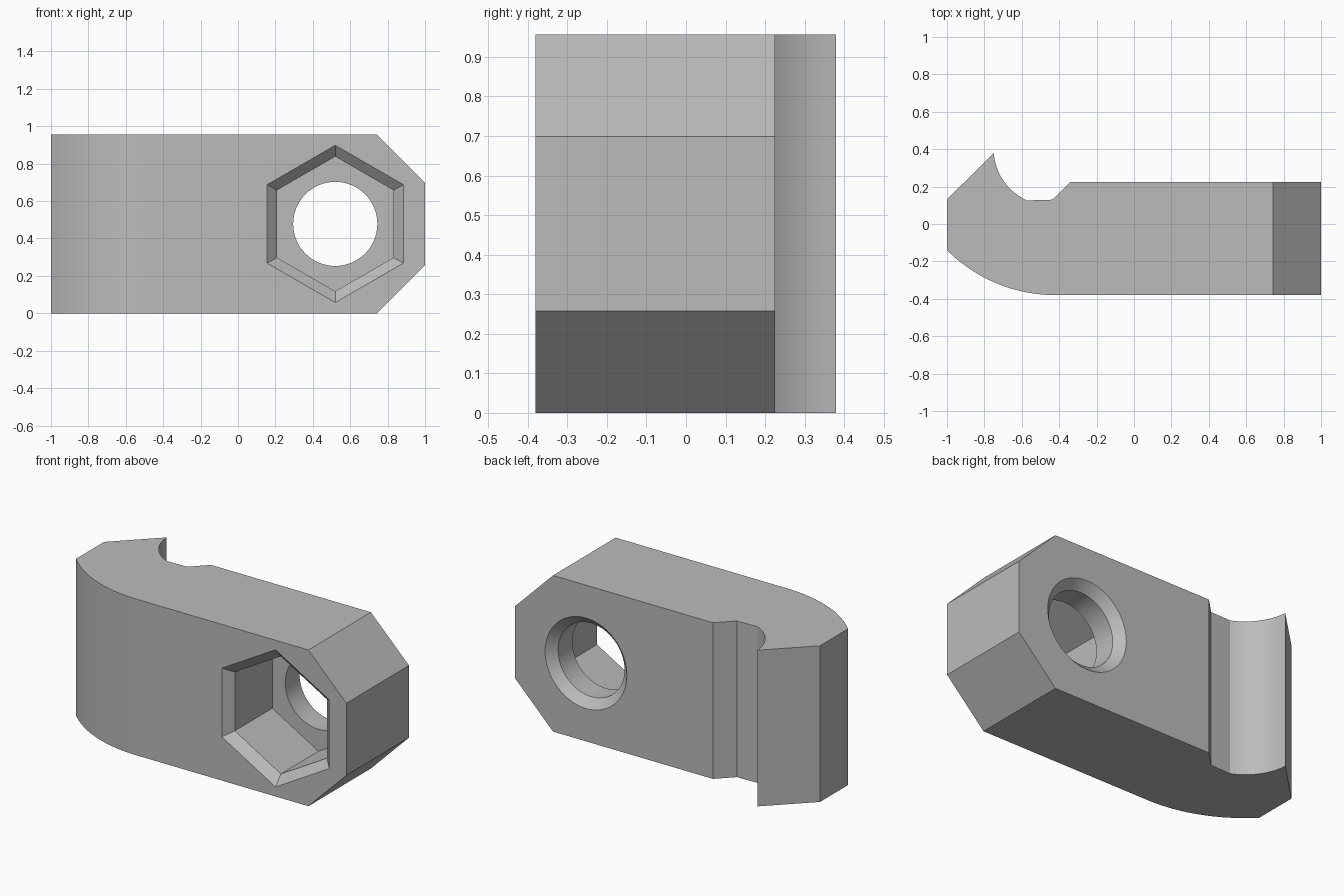
import bpy, bmesh
from math import sin, cos, pi, radians, asin
from mathutils import Vector

if "Cube" in bpy.data.objects:
    bpy.data.objects.remove(bpy.data.objects["Cube"])

HEIGHT = 0.956
HOLE = Vector((0.52, 0, HEIGHT / 2))

grey = bpy.data.materials.new("plain grey")
grey.use_nodes = True
colour = (0.5, 0.5, 0.5, 1)
grey.diffuse_color = colour
grey.node_tree.nodes["Principled BSDF"].inputs["Base Color"].default_value = colour


def make_object(name, bm):
    bmesh.ops.recalc_face_normals(bm, faces=bm.faces)
    mesh = bpy.data.meshes.new(name)
    bm.to_mesh(mesh)
    bm.free()
    mesh.materials.append(grey)
    obj = bpy.data.objects.new(name, mesh)
    bpy.context.collection.objects.link(obj)
    return obj


def arc(cx, cy, r, start, end, steps):
    """Points along a circular arc, angles in radians."""
    angles = [start + (end - start) * i / steps for i in range(steps + 1)]
    return [(cx + r * cos(a), cy + r * sin(a)) for a in angles]


def turned_cutter(name, sides, rings):
    """Closed solid along y around the hole axis, from (y, radius) rings."""
    bm = bmesh.new()
    loops = []
    for y, r in rings:
        angles = [2 * pi * i / sides for i in range(sides)]
        loops.append([bm.verts.new(HOLE + Vector((r * sin(a), y, r * cos(a)))) for a in angles])
    for a, b in zip(loops, loops[1:]):
        for i in range(sides):
            j = (i + 1) % sides
            bm.faces.new((a[i], a[j], b[j], b[i]))
    bm.faces.new(loops[0])
    bm.faces.new(loops[-1])
    obj = make_object(name, bm)
    obj.hide_render = True
    return obj


# Body outline: rounded nose, hooked lip, concave groove, straight shank
nose = arc(-0.42, 0.44, 0.82, -pi / 2 - asin(0.58 / 0.82), -pi / 2, 24)
groove = arc(-0.45, 0.40, 0.30, radians(184), radians(246), 16)
outline = nose + [(1, -0.38), (1, 0.225), (-0.34, 0.225), (-0.435, 0.13)]
outline += groove[::-1] + [(-1, 0.132)]

bm = bmesh.new()
base = bm.faces.new([bm.verts.new((x, y, 0)) for x, y in outline])
top = bmesh.ops.extrude_face_region(bm, geom=[base])["geom"]
bmesh.ops.translate(bm, vec=(0, 0, HEIGHT),
                    verts=[v for v in top if isinstance(v, bmesh.types.BMVert)])

# Sloped corners at the shank end
for z, side in ((HEIGHT, 1), (0, -1)):
    cut = bmesh.ops.bisect_plane(bm, geom=bm.verts[:] + bm.edges[:] + bm.faces[:],
                                 plane_co=(0.743, 0, z), plane_no=(1, 0, side),
                                 clear_outer=True)
    edges = [e for e in cut["geom_cut"] if isinstance(e, bmesh.types.BMEdge)]
    bmesh.ops.holes_fill(bm, edges=edges)
body = make_object("clamp_body", bm)

# Hexagonal nut pocket at the front, countersunk bolt hole at the back
cutters = [
    turned_cutter("nut_pocket_cutter", 6, [(-0.43, 0.478), (-0.328, 0.36), (0.035, 0.36)]),
    turned_cutter("bolt_hole_cutter", 64, [(-0.1, 0.225), (0.173, 0.225), (0.275, 0.327)]),
]
bpy.context.view_layer.objects.active = body
for obj in bpy.context.selected_objects:
    obj.select_set(False)
body.select_set(True)
for cutter in cutters:
    mod = body.modifiers.new(cutter.name, "BOOLEAN")
    mod.operation = "DIFFERENCE"
    mod.solver = "EXACT"
    mod.object = cutter
    bpy.ops.object.modifier_apply(modifier=mod.name)
    bpy.data.objects.remove(cutter)

bpy.ops.object.shade_smooth_by_angle(angle=radians(20))
